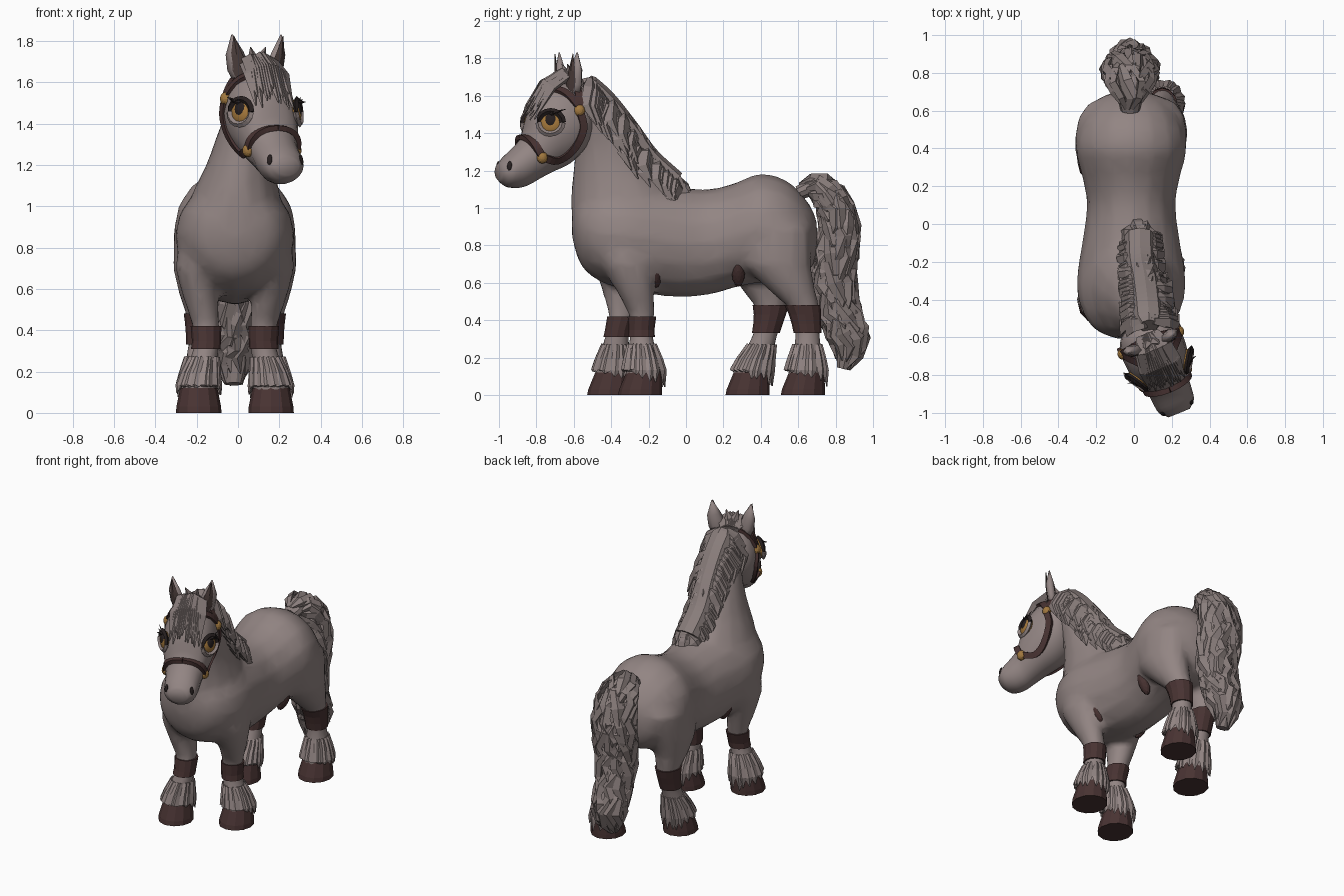
import bpy, bmesh, math, random
from mathutils import Vector, Matrix

random.seed(4)
if "Cube" in bpy.data.objects:
    bpy.data.objects.remove(bpy.data.objects["Cube"])


def material(name, r, g, b):
    m = bpy.data.materials.new(name)
    m.use_nodes = True
    m.diffuse_color = (r, g, b, 1)
    bsdf = next(n for n in m.node_tree.nodes if n.type == 'BSDF_PRINCIPLED')
    bsdf.inputs["Base Color"].default_value = (r, g, b, 1)
    bsdf.inputs["Roughness"].default_value = 0.8
    return m


COAT = material("coat grey", .29, .235, .228)
HAIR = material("hair grey", .25, .205, .198)
BROWN = material("dark brown", .065, .033, .032)
GOLD = material("brass", .36, .19, .05)
AMBER = material("amber iris", .38, .19, .045)
BLACK = material("black lash", .02, .014, .014)
EAR = material("inner ear brown", .075, .05, .046)
HEAD_AT, HEAD_TURN = Vector((.09, -.63, 0)), math.radians(22)


def finish(bm, name, mat, smooth=False, head=False):
    bmesh.ops.recalc_face_normals(bm, faces=bm.faces)
    for f in bm.faces:
        f.smooth = smooth
    me = bpy.data.meshes.new(name)
    bm.to_mesh(me)
    bm.free()
    me.materials.append(mat)
    ob = bpy.data.objects.new(name, me)
    bpy.context.scene.collection.objects.link(ob)
    if head:
        ob.location, ob.rotation_euler = HEAD_AT, (0, 0, HEAD_TURN)
    return ob


def spline(rows, k=4):
    """Catmull-Rom through rows of numbers of any length."""
    p = [Vector(r) for r in rows]
    p = [p[0] * 2 - p[1]] + p + [p[-1] * 2 - p[-2]]
    out = []
    for a, b, c, d in zip(p, p[1:], p[2:], p[3:]):
        for t in (i / k for i in range(k)):
            out.append(b + (c - a) * t / 2 + (a * 2 - b * 5 + c * 4 - d) * t * t / 2
                       + (b * 3 - a - c * 3 + d) * t ** 3 / 2)
    return out + [p[-2]]


def interp(rows, t):
    for a, b in zip(rows, rows[1:]):
        if t <= b[0]:
            return a.lerp(b, max(0, (t - a[0]) / (b[0] - a[0])))
    return rows[-1]


def loft(bm, rings, n=12, phase=0):
    """Skin closed rings, each a centre with two half-axes."""
    loops = []
    for c, u, v in rings:
        ang = [phase + math.tau * i / n for i in range(n)]
        loops.append([bm.verts.new(c + u * math.cos(a) + v * math.sin(a)) for a in ang])
    for a, b in zip(loops, loops[1:]):
        for i in range(n):
            bm.faces.new((a[i], a[(i + 1) % n], b[(i + 1) % n], b[i]))
    bm.faces.new(loops[0])
    bm.faces.new(loops[-1])


def strand(bm, pts, widths, thick, out, n=4, phase=0):
    """Flattened strip along points, facing the direction out(p)."""
    rings = []
    for i, p in enumerate(pts):
        t = (pts[min(i + 1, len(pts) - 1)] - pts[max(i - 1, 0)]).normalized()
        s = t.cross(out(p)).normalized()
        w = widths[min(i, len(widths) - 1)]
        rings.append((p, s * w, s.cross(t) * min(thick, w)))
    loft(bm, rings, n, phase)


def ball(bm, c, normal, size):
    m = Matrix.Translation(c) @ normal.to_track_quat('Z', 'Y').to_matrix().to_4x4()
    bmesh.ops.create_uvsphere(bm, u_segments=12, v_segments=8, radius=1,
                              matrix=m @ Matrix.Diagonal((*size, 1)))


def flat(rows):
    return [(Vector((x, y, z)), Vector((hx, 0, 0)), Vector((0, hy, 0)))
            for z, x, y, hx, hy in rows]


# Trunk: y, top, bottom, half width
skin = bmesh.new()
trunk = spline([(-.61, 1.0, .84, .07), (-.56, 1.08, .69, .19), (-.45, 1.13, .6, .265),
                (-.3, 1.14, .56, .29), (-.1, 1.12, .525, .26), (.1, 1.1, .53, .235),
                (.25, 1.13, .57, .26), (.4, 1.185, .6, .295), (.55, 1.14, .6, .265),
                (.66, 1.02, .66, .18), (.7, .93, .76, .08)], 3)
loft(skin, [(Vector((-.015, y, (a + b) / 2)), Vector((w, 0, 0)), Vector((0, 0, (a - b) / 2)))
            for y, a, b, w in trunk], 16)

# Neck: z, x, y, half width, half depth
loft(skin, flat(spline([(.85, -.01, -.36, .24, .25), (1.05, -.01, -.34, .215, .28),
                        (1.2, .01, -.385, .165, .22), (1.35, .035, -.43, .135, .165),
                        (1.5, .07, -.49, .12, .13), (1.6, .08, -.54, .09, .09)], 3)), 14)

# Legs: z, x, y, half width, half depth for the left side
fore = [(.07, .16, -.23, .092, .1), (.15, .16, -.225, .088, .098), (.24, .14, -.235, .072, .078),
        (.33, .122, -.24, .062, .062), (.43, .125, -.235, .068, .07), (.55, .15, -.27, .085, .1),
        (.7, .165, -.31, .11, .15), (.9, .15, -.33, .1, .15)]
hind = [(.07, .16, .64, .092, .1), (.15, .16, .645, .088, .098), (.24, .155, .65, .072, .078),
        (.34, .15, .65, .062, .066), (.47, .15, .63, .072, .085), (.57, .155, .56, .1, .13),
        (.7, .155, .48, .13, .19), (.9, .15, .47, .13, .2)]
fore_step = [Vector(r) for r in ((0, -.17), (.15, -.16), (.42, -.11), (.7, -.04), (.9, 0))]
hind_step = [Vector(r) for r in ((0, -.3), (.15, -.29), (.42, -.19), (.57, -.14), (.75, -.04), (.9, 0))]
hooves, bands, feathers = bmesh.new(), bmesh.new(), bmesh.new()
for rows, step, low, high in ((fore, fore_step, .31, .42), (hind, hind_step, .33, .48)):
    for side in (1, -1):
        leg = [Vector(r) if side > 0 else
               Vector((r[0], -r[1] - .03, r[2] + interp(step, r[0])[1], r[3], r[4])) for r in rows]
        loft(skin, flat(leg), 12)
        band = [interp(leg, low + (high - low) * i / 3) for i in range(4)]
        loft(bands, flat([r + Vector((0, 0, 0, .007, .007)) for r in band]), 12)
        _, x, y, _, _ = leg[0]
        loft(hooves, flat([(0, x, y - .015, .11, .118), (.03, x, y - .012, .108, .115),
                           (.12, x, y + .005, .09, .095)]), 12)
        # Feathering around the fetlock, longer at the heel
        for i in range(18):
            a = math.tau * i / 18 + random.uniform(-.1, .1)
            d = Vector((math.cos(a), math.sin(a), 0))
            end = .1 - .05 * d.y + random.uniform(-.015, .015)
            pts = []
            for z, k in ((.27, .95), (.19, 1.06), (.13, 1.12), (end, 1.17)):
                r = interp(leg, z)
                pts.append(Vector((r[1] + d.x * r[3] * k, r[2] + d.y * r[4] * k, z)))
            strand(feathers, pts, [.012, .028, .028, .003], .014, lambda p: d)
body = finish(skin, "body", COAT, True)
mod = body.modifiers.new("merge", 'REMESH')
mod.mode, mod.voxel_size, mod.use_smooth_shade = 'VOXEL', .022, True
mod = body.modifiers.new("soften", 'SMOOTH')
mod.factor, mod.iterations = .5, 6
body.modifiers.new("facet", 'DECIMATE').ratio = .22
finish(hooves, "hooves", BROWN)
finish(bands, "leg_bands", BROWN)
finish(feathers, "leg_feathers", COAT)

# Dark patches in the elbow and flank folds
patches = bmesh.new()
for s in (1, -1):
    for y, x, z in ((-.165, .18, .64), (.28, .17, .65)):
        ball(patches, Vector((s * x - .015, y, z)), Vector((s, 0, -.5)), (.035, .08, .03))
finish(patches, "fold_patches", BROWN)

# Head: forward distance, top, bottom, half width
skull = spline([(-.13, 1.56, 1.42, .06), (-.08, 1.64, 1.31, .14), (0, 1.67, 1.235, .17),
                (.1, 1.655, 1.19, .166), (.17, 1.6, 1.155, .148), (.215, 1.52, 1.13, .128),
                (.25, 1.4, 1.115, .115), (.3, 1.335, 1.105, .11), (.36, 1.28, 1.115, .1),
                (.4, 1.235, 1.15, .06)], 3)
bm = bmesh.new()
loft(bm, [(Vector((0, -f, (a + b) / 2)), Vector((w, 0, 0)), Vector((0, 0, (a - b) / 2)))
          for f, a, b, w in skull], 18)
finish(bm, "head", COAT, True, True)


def cheek(f, z, s):
    _, a, b, w = interp(skull, f)
    k = min(1, abs(2 * z - a - b) / (a - b))
    return Vector((s * w * math.sqrt(1 - k * k), -f, z))


def crown(f, l, lift):
    _, a, b, w = interp(skull, f)
    return Vector((l, -f, (a + b) / 2 + (a - b) / 2 * math.sqrt(max(0, 1 - (l / w) ** 2)) + lift))


def skull_out(p):
    _, a, b, w = interp(skull, -p.y)
    return Vector((p.x / w ** 2, -.5, (p.z - (a + b) / 2) * 4 / (a - b) ** 2))


# Bridle, eyes, ears and nostrils
straps, buckles, eyes, pupils = [bmesh.new() for _ in range(4)]
lashes, lids, ears, inner, nostrils = [bmesh.new() for _ in range(5)]
routes = (((.2, 1.27), (.225, 1.315), (.248, 1.36), (.262, 1.38)),
          ((0, 1.52), (-.02, 1.42), (.03, 1.31), (.11, 1.255), (.2, 1.27)),
          ((0, 1.52), (-.01, 1.6), (-.02, 1.66)),
          ((0, 1.54), (.06, 1.615), (.13, 1.64)))
for s in (1, -1):
    for route in routes:
        pts = [cheek(f, z, s) for f, z in spline(route, 4)]
        strand(straps, pts, [.028], .018, skull_out, 4, math.pi / 4)
    for f, z in ((.2, 1.27), (0, 1.52)):
        p = cheek(f, z, s)
        ball(buckles, p, Vector((p.x, -.04, 0)), (.03, .033, .026))
    n = Vector((s * .84, -.52, .1)).normalized()
    u = n.cross(Vector((0, 0, 1))).normalized()
    v = u.cross(n)
    c = cheek(.155, 1.455, s) * 1
    c.x *= .95
    ball(eyes, c, n, (.062, .062, .028))
    ball(pupils, c + n * .014 + v * .012, n, (.034, .04, .018))
    arc = [c + n * .015 + u * .066 * math.cos(a) + v * .06 * math.sin(a)
           for a in [math.pi * i / 8 for i in range(17)]]
    strand(lashes, arc[:9], [.008, .014, .018], .014, lambda p: n)
    strand(lids, arc[8:], [.016], .014, lambda p: n)
    for i in range(3):
        tip = c - v * (-.05 - .012 * i) + Vector((s * .06, .03 * i, 0))
        strand(lashes, [c + v * .045 + n * .02, tip], [.012, .001], .008, lambda p: n)
    front = lambda p: Vector((s * .35, -1, 0))
    pts = [Vector((s * l, 0, z)) for l, z in ((.075, 1.59), (.095, 1.67), (.115, 1.74), (.128, 1.83))]
    strand(ears, pts, [.035, .055, .044, .004], .028, front, 6)
    pts = [p + Vector((0, -.024, -.006)) for p in pts]
    strand(inner, pts, [.02, .038, .028, .002], .009, front)
    ball(nostrils, cheek(.372, 1.225, s), Vector((s * .7, -.7, .2)), (.014, .026, .008))
for part, name, mat in ((straps, "bridle_straps", BROWN), (buckles, "buckles", GOLD),
                        (eyes, "eyes", AMBER), (pupils, "pupils", BLACK),
                        (lashes, "upper_lashes", BLACK), (lids, "lower_lids", COAT),
                        (ears, "ears", COAT), (inner, "inner_ears", EAR),
                        (nostrils, "nostrils", BLACK)):
    finish(part, name, mat, name in ("eyes", "pupils", "ears"), True)

# Forelock sweeping over the brow
bm = bmesh.new()
for i in range(15):
    l = -.085 + .17 * i / 14
    reach = random.uniform(.185, .225)
    pts = [crown(-.05, l * .5, .02), crown(.04, l * .8, random.uniform(.03, .06)),
           crown(.13, l, .035), crown(reach, l * 1.15, .02) + Vector((0, -.025, -.01))]
    strand(bm, pts, [.02, .036, .034, .003], .022, lambda p: Vector((0, -.6, 1)))
for l in (-.02, .02):
    strand(bm, [Vector((l, .02, 1.66)), Vector((l, 0, 1.72)), Vector((l * 2, -.02, 1.77))],
           [.03, .026, .002], .02, lambda p: Vector((0, -1, 0)))
finish(bm, "forelock", HAIR, False, True)

# Mane: overlapping locks falling to both sides of the crest
bm = bmesh.new()
crest = spline([(.08, -.54, 1.67), (.07, -.43, 1.57), (.055, -.31, 1.42),
                (.035, -.2, 1.27), (.03, -.06, 1.14)], 6)
strand(bm, crest, [.05, .07, .08, .08], .06, lambda p: Vector((0, 1, .8)), 8)
for i, root in enumerate(crest):
    for s in (1, -1, 1, -1, .3, -.3):
        j = random.uniform(-.02, .02)
        size = random.uniform(.85, 1.15) * (1 - .3 * i / len(crest))
        path = ((.02, .015, .015), (.085, .015, -.03), (.125, -.01 + j, -.11), (.14, .035 + j, -.2))
        pts = [root + Vector((s * x * size, (y + j) * size + (1 - abs(s)) * .05 * k, z * size))
               for k, (x, y, z) in enumerate(path)]
        strand(bm, pts, [.02, .042, .036, .003], .024, lambda p: Vector((s, .5, .3)))
finish(bm, "mane", HAIR)

# Tail: y, z, half width, half depth of the core, then wavy locks around it
bm = bmesh.new()
core = spline([(.6, 1.08, .05, .04), (.7, 1.11, .08, .05), (.79, 1.03, .11, .07),
               (.82, .85, .12, .085), (.79, .65, .11, .09), (.82, .45, .095, .085),
               (.87, .3, .085, .08), (.84, .14, .04, .035)], 4)
frames = []
for i, (y, z, w, d) in enumerate(core):
    a, b = core[max(i - 1, 0)], core[min(i + 1, len(core) - 1)]
    n = Vector((0, a[1] - b[1], b[0] - a[0])).normalized()
    frames.append((Vector((-.02, y, z)), Vector((w, 0, 0)), n * d))
loft(bm, frames, 10)
for row in range(7):
    for i in range(11):
        a0 = math.tau * (i + row * .5) / 11
        start = 1 + row * 3 + random.choice((0, 1))
        pts = []
        for k in range(0, 9, 2):
            c, u, v = frames[min(start + k, len(frames) - 1)]
            a = a0 + .3 * math.sin(k * .9 + i)
            grow = (.85, 1.1, 1.2, 1.15, 1.1)[k // 2]
            drop = max(0, start + k - len(frames) + 1) * -.004
            pts.append(c + (u * math.cos(a) + v * math.sin(a)) * grow + Vector((0, 0, drop)))
        mid = frames[min(start + 4, len(frames) - 1)][0]
        strand(bm, pts, [.014, .034, .04, .03, .003], .022,
               lambda p: Vector((p.x - mid.x, p.y - mid.y, .02)))
finish(bm, "tail", HAIR)
